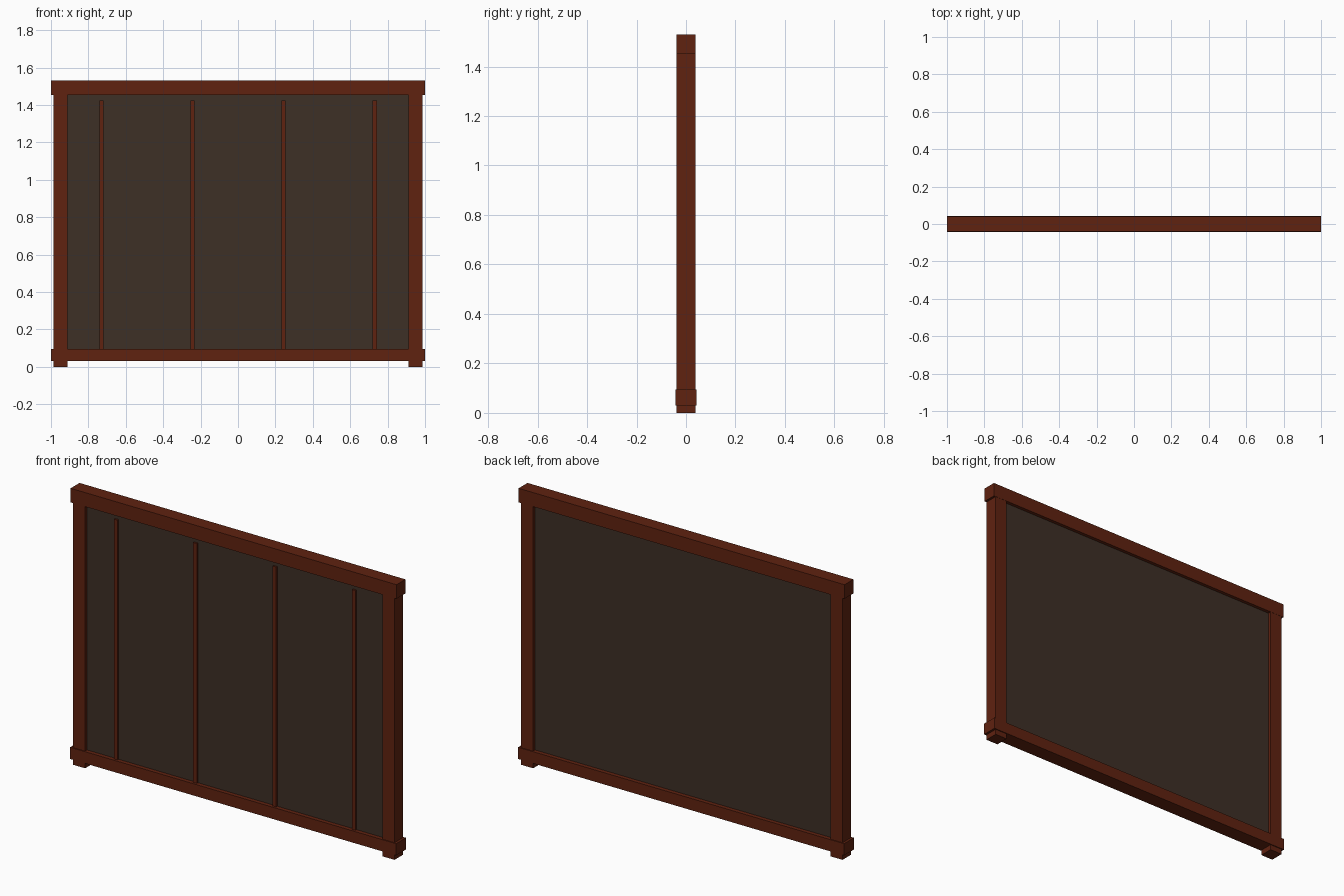
import bpy

cube = bpy.data.objects.get("Cube")
if cube:
    bpy.data.objects.remove(cube, do_unlink=True)


def make_material(name, rgb):
    mat = bpy.data.materials.new(name)
    mat.use_nodes = True
    mat.diffuse_color = (*rgb, 1)
    shader = next(n for n in mat.node_tree.nodes if n.type == "BSDF_PRINCIPLED")
    shader.inputs["Base Color"].default_value = (*rgb, 1)
    return mat


wood = make_material("red_brown_wood", (0.115, 0.016, 0.005))
board = make_material("dark_brown_board", (0.047, 0.029, 0.019))


def box(name, x, y, z, mat):
    """Box spanning the given (low, high) range on each axis."""
    spans = (x, y, z)
    bpy.ops.mesh.primitive_cube_add(size=1, location=[(a + b) / 2 for a, b in spans])
    obj = bpy.context.object
    obj.name = name
    obj.scale = [b - a for a, b in spans]
    bpy.ops.object.transform_apply(location=False, rotation=False, scale=True)
    obj.data.materials.append(mat)
    return obj


# Rails across the full width
box("top_rail", (-1, 1), (-0.039, 0.039), (1.452, 1.53), wood)
box("bottom_rail", (-1, 1), (-0.043, 0.043), (0.03, 0.095), wood)

# Side posts, which reach the ground as feet
box("left_post", (0.912, 0.987), (-0.038, 0.038), (0, 1.452), wood)
box("right_post", (-0.987, -0.912), (-0.038, 0.038), (0, 1.452), wood)

# Recessed panel
box("panel", (-0.92, 0.92), (-0.02, 0.02), (0.085, 1.46), board)

# Thin vertical slats on the front of the panel
for i in range(4):
    x = -0.73 + i * 0.487
    box(f"slat_{i + 1}", (x - 0.011, x + 0.011), (-0.03, -0.015), (0.085, 1.425), wood)
